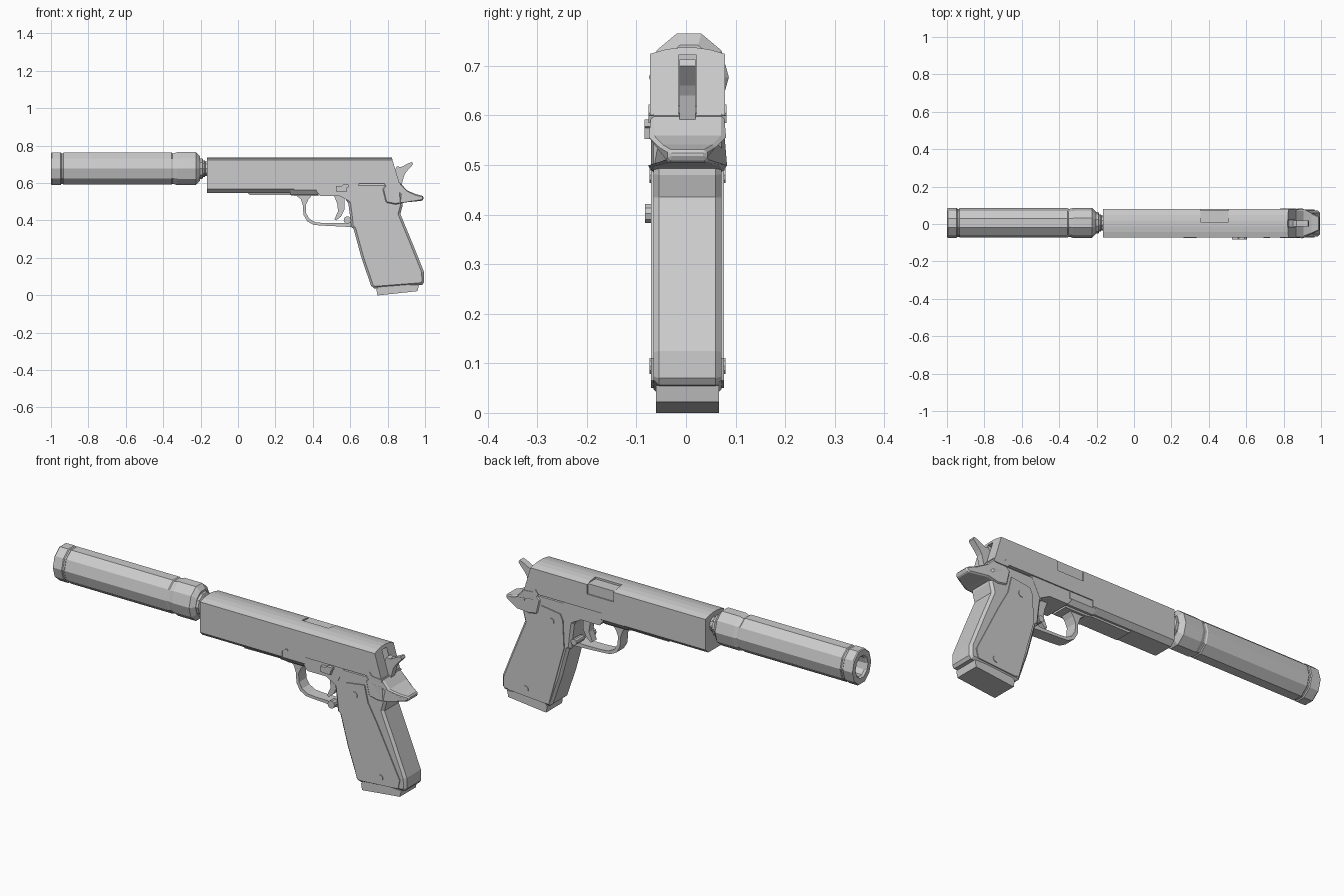
import bpy, bmesh, math

Y0 = 0.003  # centre plane of the body


def finish(name, bm):
    bmesh.ops.recalc_face_normals(bm, faces=bm.faces[:])
    me = bpy.data.meshes.new(name)
    bm.to_mesh(me)
    bm.free()
    ob = bpy.data.objects.new(name, me)
    bpy.context.collection.objects.link(ob)
    return ob


def loft(name, rings):
    """Skin a list of equal-length vertex rings and cap both ends."""
    bm = bmesh.new()
    vs = [[bm.verts.new(p) for p in r] for r in rings]
    n = len(vs[0])
    for a, b in zip(vs, vs[1:]):
        for i in range(n):
            bm.faces.new((a[i], a[(i + 1) % n], b[(i + 1) % n], b[i]))
    bm.faces.new(vs[0])
    bm.faces.new(vs[-1])
    return finish(name, bm)


def prism(name, pts, y_min, y_max, bevel=0, taper=None):
    """Side profile (x, z) extruded across y, optionally narrowed along x."""
    t = taper or (lambda x: 1)
    ob = loft(name, [[(x, Y0 + y * t(x), z) for x, z in pts] for y in (y_min, y_max)])
    if bevel:
        m = ob.modifiers.new("bevel", 'BEVEL')
        m.width, m.segments, m.limit_method = bevel, 1, 'ANGLE'
        m.angle_limit = math.radians(50)
    return ob


def section(name, half, x0, rear):
    """Mirrored (y, z) cross-section extruded along x; rear(z) gives the end."""
    pts = half + [(-y, z) for y, z in reversed(half)]
    return loft(name, [[(x0, Y0 + y, z) for y, z in pts],
                       [(rear(z), Y0 + y, z) for y, z in pts]])


def lathe(name, prof, n, zc, ys=1.0):
    """Ring profile (x, radius) around the x axis."""
    rings = []
    for x, r in prof:
        rings.append([(x, Y0 + 0.003 + ys * r * math.cos(math.tau * i / n),
                       zc + r * math.sin(math.tau * i / n)) for i in range(n)])
    return loft(name, rings)


def disc(name, x, z, r, y_min, y_max, n=10):
    return prism(name, [(x + r * math.cos(math.tau * i / n), z + r * math.sin(math.tau * i / n))
                        for i in range(n)], y_min, y_max)


def cut(ob, x0, x1, y0, y1, z0, z1, name):
    c = prism(name, [(x0, z0), (x1, z0), (x1, z1), (x0, z1)], y0, y1)
    c.hide_render = True
    c.hide_viewport = False
    c.display_type = 'WIRE'
    m = ob.modifiers.new("cut", 'BOOLEAN')
    m.object, m.operation, m.solver = c, 'DIFFERENCE', 'EXACT'
    bpy.context.view_layer.update()
    me = bpy.data.meshes.new_from_object(ob.evaluated_get(bpy.context.evaluated_depsgraph_get()))
    ob.modifiers.clear()
    ob.data = me
    bpy.data.objects.remove(c)


# Suppressor tube with grooves, collar and hollow bore
R = 0.0915
lathe("suppressor", [(-0.6, 0.05), (-0.99, 0.05), (-1, 0.058), (-1, R - 0.004), (-0.995, R),
                     (-0.948, R), (-0.944, R - 0.005), (-0.936, R - 0.005), (-0.932, R - 0.001),
                     (-0.355, R - 0.001), (-0.35, R - 0.005), (-0.342, R - 0.005), (-0.325, R + 0.001),
                     (-0.225, R + 0.001), (-0.203, 0.068), (-0.203, 0.03)], 10, 0.677, 0.87)
# Threaded neck between suppressor and slide
lathe("barrel_neck", [(-0.21, 0.058), (-0.19, 0.058), (-0.186, 0.046), (-0.178, 0.046),
                      (-0.174, 0.04), (-0.1, 0.04)], 10, 0.677)

# Slide with slanted rear, ejection port and hammer slot
slide = section("slide", [(0.076, 0.598), (0.076, 0.724), (0.045, 0.733), (0.016, 0.737)],
                -0.165, lambda z: 0.822 + (0.737 - z) * 0.3)
cut(slide, 0.355, 0.505, 0.008, 0.1, 0.675, 0.8, "port_cutter")
cut(slide, 0.8, 0.95, -0.018, 0.018, 0.5, 0.722, "slot_cutter")
prism("chamber_hood", [(0.355, 0.66), (0.505, 0.66), (0.505, 0.727), (0.355, 0.727)], 0, 0.07)
section("slide_nose", [(0.052, 0.546), (0.076, 0.568), (0.076, 0.599)], -0.165, lambda z: 0.3)

# Frame rail under the slide, and its lower dust cover
section("frame_rail", [(0.054, 0.54), (0.071, 0.563), (0.071, 0.6)], 0.28, lambda z: 0.43)
prism("dust_cover", [(0.05, 0.55), (0.065, 0.535), (0.27, 0.537), (0.31, 0.53),
                     (0.43, 0.53), (0.43, 0.57), (0.05, 0.57)], -0.042, 0.042)
prism("frame_middle", [(0.42, 0.555), (0.44, 0.53), (0.545, 0.53), (0.6, 0.5),
                       (0.65, 0.6), (0.42, 0.6)], -0.07, 0.07)

# Grip body with chamfered straps
prism("grip_body", [(0.555, 0.6), (0.565, 0.53), (0.59, 0.49), (0.598, 0.43), (0.605, 0.365),
                    (0.618, 0.355), (0.66, 0.2), (0.715, 0.04), (0.735, 0.036), (0.985, 0.056),
                    (0.995, 0.07), (0.994, 0.125), (0.93, 0.285), (0.868, 0.435), (0.88, 0.48),
                    (0.875, 0.55), (0.862, 0.6)], -0.069, 0.069, 0.012)
# Beavertail narrowing toward its tip
prism("beavertail", [(0.79, 0.495), (0.84, 0.485), (0.9, 0.497), (0.98, 0.505), (0.992, 0.512),
                     (0.992, 0.53), (0.95, 0.541), (0.905, 0.56), (0.865, 0.603),
                     (0.8, 0.6), (0.772, 0.57)], -0.074, 0.074, 0.006,
      lambda x: 1 if x < 0.91 else 1 - (x - 0.91) * 6)

# Grip panels and their screws on both sides
panel = [(0.645, 0.5), (0.66, 0.53), (0.765, 0.545), (0.785, 0.46), (0.835, 0.37),
         (0.965, 0.11), (0.955, 0.065), (0.745, 0.05), (0.722, 0.06), (0.638, 0.36)]
for side, s in (("left", -1), ("right", 1)):
    prism("grip_panel_" + side, panel, *sorted((s * 0.05, s * 0.074)))
    for i, (x, z) in enumerate(((0.71, 0.48), (0.855, 0.095))):
        disc("grip_screw_%s_%d" % (side, i), x, z, 0.017, *sorted((s * 0.06, s * 0.077)))

# Trigger guard loop and trigger
outer = [(0.3, 0.54), (0.335, 0.515), (0.347, 0.48), (0.35, 0.43), (0.37, 0.395), (0.405, 0.376),
         (0.46, 0.372), (0.62, 0.364)]
inner = [(0.62, 0.4), (0.565, 0.385), (0.46, 0.386), (0.415, 0.39), (0.382, 0.408), (0.365, 0.437),
         (0.362, 0.48), (0.375, 0.51), (0.4, 0.54)]
prism("trigger_guard", outer + inner, -0.03, 0.03)
prism("trigger", [(0.51, 0.54), (0.53, 0.49), (0.535, 0.45), (0.515, 0.405), (0.525, 0.4),
                  (0.55, 0.42), (0.57, 0.46), (0.57, 0.54)], -0.018, 0.018)

# Hammer with spur
prism("hammer", [(0.82, 0.59), (0.875, 0.59), (0.888, 0.64), (0.9, 0.66), (0.936, 0.7),
                 (0.93, 0.713), (0.905, 0.703), (0.882, 0.69), (0.868, 0.685), (0.85, 0.69),
                 (0.835, 0.66)], -0.016, 0.016)

# Left-side controls
prism("slide_stop", [(0.525, 0.555), (0.58, 0.552), (0.583, 0.575), (0.592, 0.578), (0.592, 0.592),
                     (0.562, 0.592), (0.555, 0.584), (0.525, 0.584)], -0.087, -0.05)
disc("magazine_release", 0.585, 0.402, 0.02, -0.086, -0.05)
disc("magazine_release_end", 0.588, 0.402, 0.016, 0.0, 0.066)
prism("safety_lever", [(0.78, 0.6), (0.797, 0.622), (0.812, 0.605), (0.87, 0.6), (0.865, 0.585),
                       (0.79, 0.585)], -0.079, 0.079)
prism("slide_catch_pin", [(0.265, 0.598), (0.3, 0.608), (0.33, 0.614), (0.335, 0.607),
                          (0.31, 0.6)], -0.079, -0.06)

# Magazine base plate
prism("magazine_base", [(0.745, 0.0), (0.755, 0.0), (0.96, 0.022), (0.967, 0.055), (0.76, 0.06),
                        (0.74, 0.032)], -0.064, 0.064)
